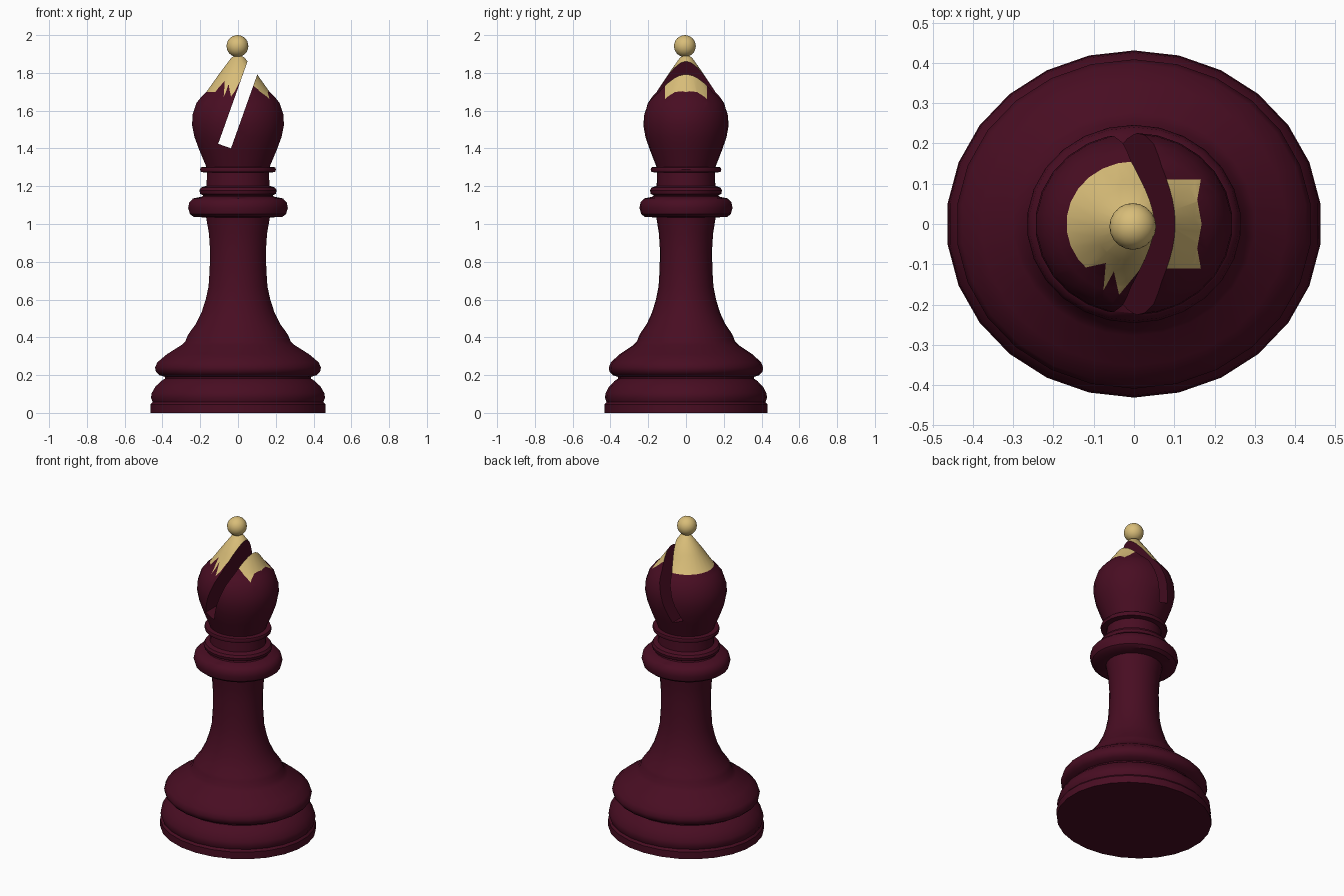
import bpy, bmesh
from math import sin, cos, pi, radians, atan2
from mathutils import Vector

if "Cube" in bpy.data.objects:
    bpy.data.objects.remove(bpy.data.objects["Cube"])

SIDES, SQUASH = 26, 0.925   # oval cross-section: narrower in y


def material(name, rgb):
    m = bpy.data.materials.new(name)
    m.diffuse_color = (*rgb, 1)
    m.use_nodes = True
    m.node_tree.nodes["Principled BSDF"].inputs["Base Color"].default_value = m.diffuse_color
    return m


RED = material("dark_red", (0.065, 0.004, 0.016))
GOLD = material("gold", (0.69, 0.51, 0.19))


def lathe(profile):
    """Closed oval solid turned from (radius, height) pairs."""
    bm = bmesh.new()
    rings = [[bm.verts.new((r * cos(a), r * SQUASH * sin(a), z))
              for a in (pi / 2 + 2 * pi * i / SIDES for i in range(SIDES))]
             for r, z in profile]
    for lo, hi in zip(rings, rings[1:]):
        for i in range(SIDES):
            j = (i + 1) % SIDES
            bm.faces.new((lo[i], lo[j], hi[j], hi[i]))
    bm.faces.new(rings[0][::-1])
    bm.faces.new(rings[-1])
    return bm


def finish(bm, name, mats):
    mesh = bpy.data.meshes.new(name)
    bm.to_mesh(mesh)
    bm.free()
    for m in mats:
        mesh.materials.append(m)
    ob = bpy.data.objects.new(name, mesh)
    bpy.context.collection.objects.link(ob)
    return ob


def activate(ob):
    bpy.ops.object.select_all(action='DESELECT')
    ob.select_set(True)
    bpy.context.view_layer.objects.active = ob


def smooth(ob):
    activate(ob)
    bpy.ops.object.shade_smooth_by_angle(angle=radians(35))


def inside(p, poly):
    hit = False
    for a, b in zip(poly, poly[1:] + poly[:1]):
        if (a[1] > p[1]) != (b[1] > p[1]):
            if p[0] < a[0] + (p[1] - a[1]) * (b[0] - a[0]) / (b[1] - a[1]):
                hit = not hit
    return hit


# Base, stem and collars
body = finish(lathe([
    (.466, 0), (.466, .045), (.455, .058), (.464, .08), (.46, .105), (.44, .14),
    (.408, .17), (.388, .182), (.388, .19), (.42, .2), (.438, .218), (.442, .24),
    (.43, .268), (.38, .31), (.30, .36), (.28, .38), (.268, .41), (.255, .43),
    (.225, .47), (.195, .53), (.172, .60), (.157, .67), (.151, .76), (.149, .86),
    (.155, .95), (.17, 1.035), (.235, 1.037), (.256, 1.052), (.266, 1.085),
    (.26, 1.115), (.24, 1.135), (.19, 1.145), (.186, 1.152), (.202, 1.16),
    (.206, 1.178), (.197, 1.193), (.168, 1.202), (.165, 1.272), (.198, 1.275),
    (.202, 1.288), (.198, 1.30), (.168, 1.303)]), "base_and_stem", [RED])
smooth(body)

# Pointed head
bm = lathe([(.165, 1.29), (.176, 1.32), (.206, 1.39), (.232, 1.46), (.245, 1.525),
            (.242, 1.58), (.222, 1.64), (.194, 1.675), (.168, 1.70), (.10, 1.795),
            (.034, 1.882), (.008, 1.895)])

# Gold paint outline seen from above: left flake with teeth, right flake
arc = [(.2 * 0.855 * cos(a), .2 * 0.855 * SQUASH * sin(a))
       for a in (radians(92 + i * 7) for i in range(20))]
teeth = [(-.115, -.107), (-.07, -.097), (-.076, -.165), (-.05, -.118),
         (-.037, -.176), (.005, -.125)]
left = arc + teeth + [(.06, -.05), (.06, .05), (.01, .158)]
right = [(.05, -.11), (.166, -.11), (.157, -.06), (.168, 0),
         (.157, .06), (.166, .11), (.05, .11)]


def score(a, b, side):
    """Cut an edge line of the paint outline into the upper head."""
    a, b = Vector((*a, 0)), Vector((*b, 0))
    lo, hi = min(a.y, b.y) - .03, max(a.y, b.y) + .03
    faces = [f for f in bm.faces if 1.62 < f.calc_center_median().z < 1.89
             and f.calc_center_median().x * side > -.03
             and lo < f.calc_center_median().y < hi]
    geom = faces + list({e for f in faces for e in f.edges}) + \
        list({v for f in faces for v in f.verts})
    d = (b - a).normalized()
    bmesh.ops.bisect_plane(bm, geom=geom, dist=1e-5, plane_co=a,
                           plane_no=(-d.y, d.x, 0))


for a, b in zip(teeth, teeth[1:]):
    score(a, b, -1)
for a, b in zip(right, right[1:]):
    score(a, b, 1)
for f in bm.faces:
    c = f.calc_center_median()
    if c.z > 1.6 and f.normal.z > -.5:
        f.material_index = int(inside(c, left) or inside(c, right))
head = finish(bm, "head", [RED, GOLD])

# Slanted slot cut through the head
tilt = radians(19.6)
bm = bmesh.new()
bmesh.ops.create_cube(bm, size=1)
cutter = finish(bm, "slot_cutter", [RED])
cutter.scale = (.072, 1, .7)
cutter.rotation_euler = (0, tilt, 0)
cutter.location = (-.071 + .35 * sin(tilt), 0, 1.4125 + .35 * cos(tilt))
cutter.hide_render = True
activate(head)
cut = head.modifiers.new("slot", 'BOOLEAN')
cut.operation, cut.solver, cut.object = 'DIFFERENCE', 'EXACT', cutter
bpy.ops.object.modifier_apply(modifier=cut.name)
bpy.data.objects.remove(cutter)
smooth(head)

# Gold ball on the tip
bm = bmesh.new()
bmesh.ops.create_icosphere(bm, subdivisions=3, radius=.058)
ball = finish(bm, "top_ball", [GOLD])
ball.location = (-.003, -.006, 1.942)
smooth(ball)
